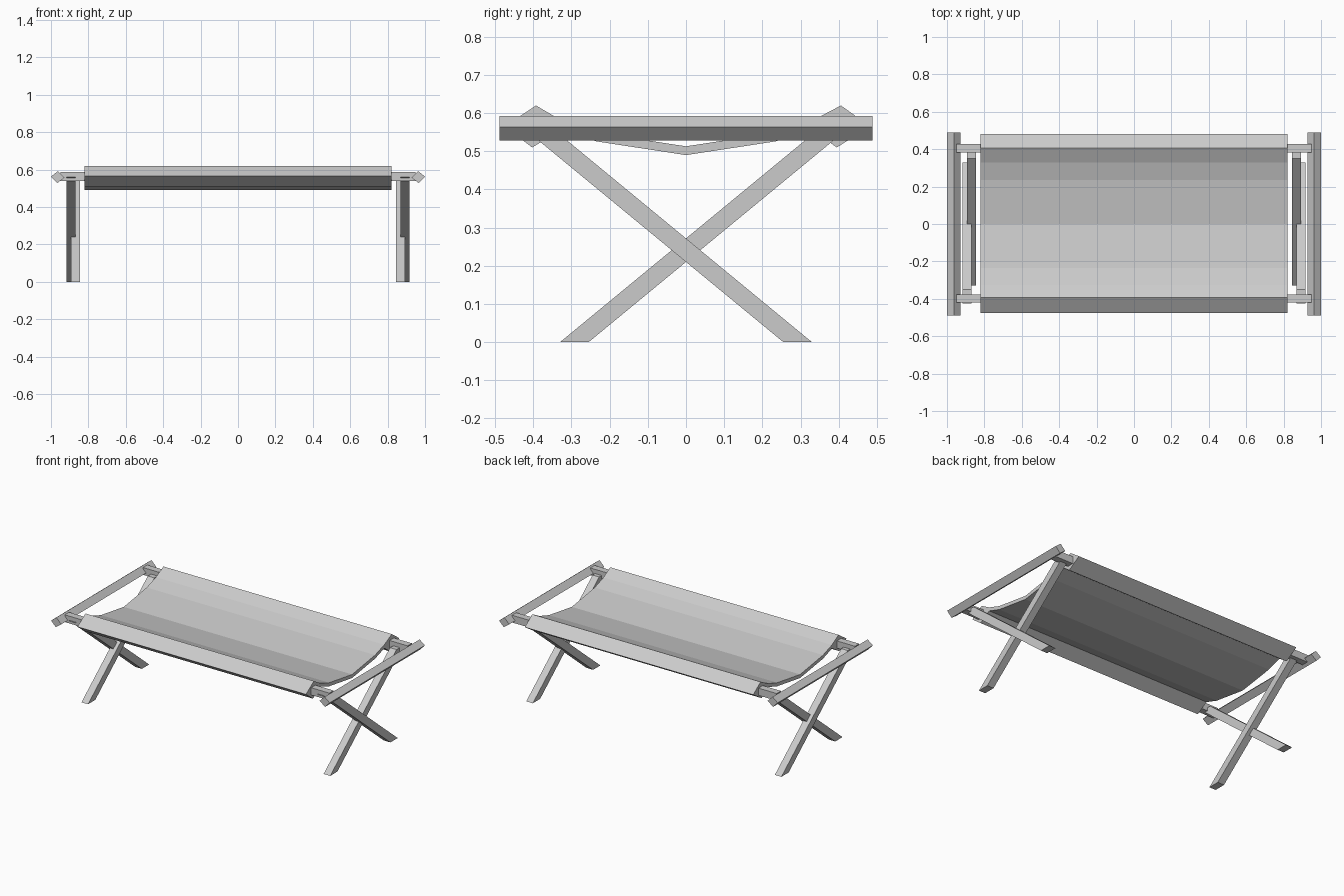
import bpy
import bmesh
from mathutils import Vector

if "Cube" in bpy.data.objects:
    bpy.data.objects.remove(bpy.data.objects["Cube"], do_unlink=True)

grey = bpy.data.materials.new("light_grey")
grey.use_nodes = True
grey.diffuse_color = (0.6, 0.6, 0.6, 1)
grey.node_tree.nodes["Principled BSDF"].inputs["Base Color"].default_value = (0.6, 0.6, 0.6, 1)


def prism(name, profile, start, end, axis="x"):
    """Extrude a closed (y, z) or (x, z) profile along x or y."""
    bm = bmesh.new()
    if axis == "x":
        points, sweep = [(start, a, z) for a, z in profile], Vector((end - start, 0, 0))
    else:
        points, sweep = [(a, start, z) for a, z in profile], Vector((0, end - start, 0))
    face = bm.faces.new([bm.verts.new(p) for p in points])
    result = bmesh.ops.extrude_face_region(bm, geom=[face], use_keep_orig=True)
    moved = [g for g in result["geom"] if isinstance(g, bmesh.types.BMVert)]
    bmesh.ops.translate(bm, verts=moved, vec=sweep)
    bmesh.ops.recalc_face_normals(bm, faces=bm.faces)
    mesh = bpy.data.meshes.new(name)
    bm.to_mesh(mesh)
    bm.free()
    mesh.materials.append(grey)
    obj = bpy.data.objects.new(name, mesh)
    bpy.context.collection.objects.link(obj)
    return obj


# Sagging cloth with a tilted sleeve around each long rail
sag = [(-0.325, 0.58), (-0.235, 0.549), (0, 0.513), (0.235, 0.549), (0.33, 0.58)]
under = [(y, z - 0.023) for y, z in reversed(sag)]
back_sleeve = [(0.406, 0.62), (0.482, 0.565), (0.395, 0.51)]
front_sleeve = [(-0.403, 0.51), (-0.475, 0.565), (-0.393, 0.62)]
prism("cloth", sag + back_sleeve + under + front_sleeve, -0.82, 0.82)

# Long rails
for name, y in (("front_rail", -0.398), ("back_rail", 0.405)):
    box = [(y - 0.022, 0.54), (y + 0.022, 0.54), (y + 0.022, 0.587), (y - 0.022, 0.587)]
    prism(name, box, -0.95, 0.95)

# End bars and crossed legs, mirrored left and right
for side, s in (("left", 1), ("right", -1)):
    bar = [(1.0, 0.563), (0.963, 0.592), (0.928, 0.557), (0.967, 0.528)]
    prism(side + "_end_bar", [(s * x, z) for x, z in bar], -0.488, 0.488, "y")
    leg = [(-0.33, 0), (-0.255, 0), (0.425, 0.56), (0.35, 0.56)]
    prism(side + "_inner_leg", leg, s * 0.846, s * 0.893)
    prism(side + "_outer_leg", [(-y, z) for y, z in leg], s * 0.869, s * 0.916)
